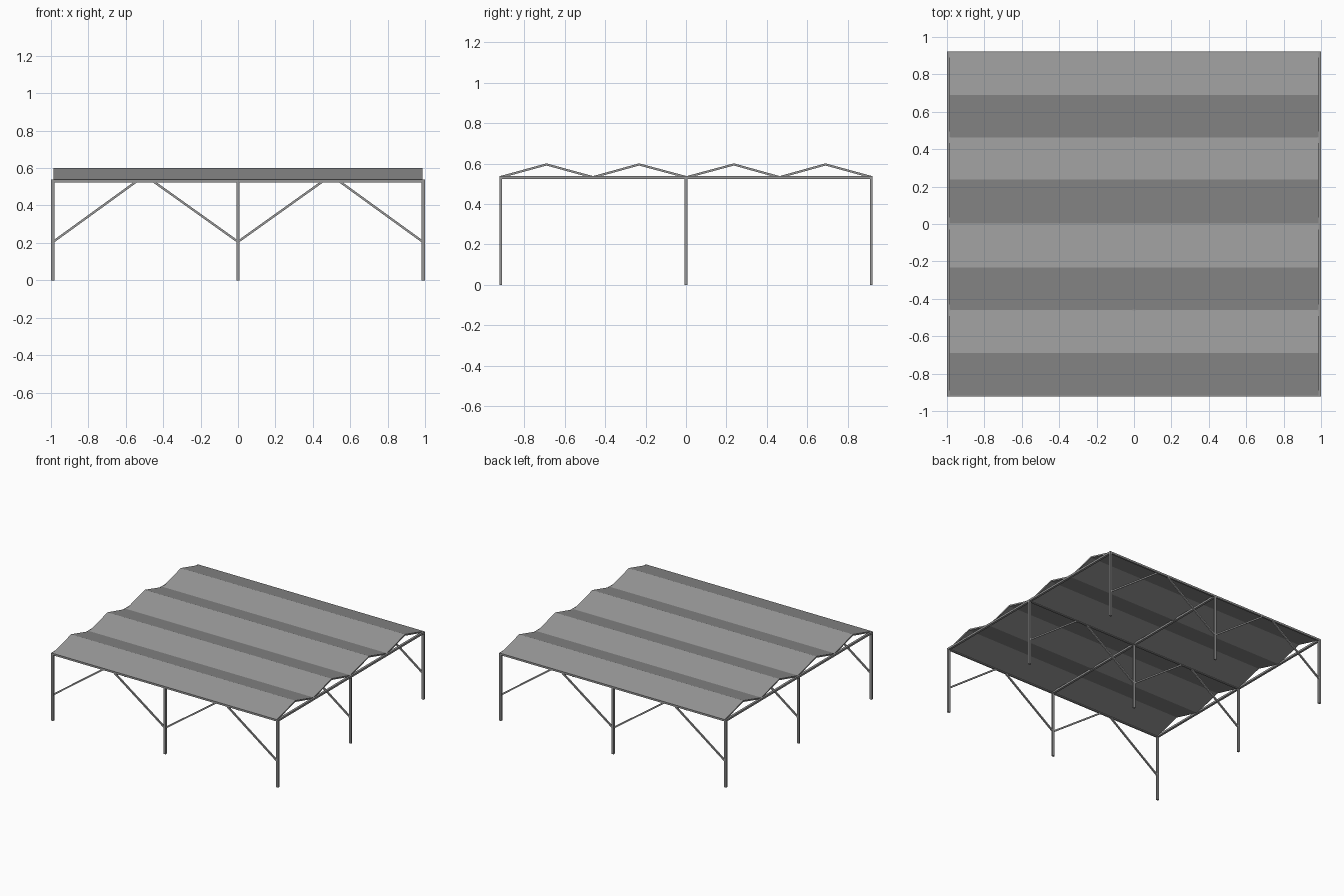
import bpy, bmesh, math
from mathutils import Vector

if "Cube" in bpy.data.objects:
    bpy.data.objects.remove(bpy.data.objects["Cube"])

XS = (-0.991, 0.0, 0.991)   # column lines
YS = (-0.916, 0.0, 0.916)
BEAM_Z = 0.531

# Dark steel grey for every part
steel = bpy.data.materials.new("steel_grey")
steel.diffuse_color = (0.31, 0.31, 0.31, 1)
steel.use_nodes = True
steel.node_tree.nodes["Principled BSDF"].inputs["Base Color"].default_value = steel.diffuse_color


def box(name, size, loc, tilt=0.0):
    """Box of given size, optionally tilted about the y axis."""
    bpy.ops.mesh.primitive_cube_add(size=1, location=loc, rotation=(0, tilt, 0))
    ob = bpy.context.object
    ob.name = name
    ob.scale = size
    ob.data.materials.append(steel)


def brace(name, x1, z1, x2, z2, y):
    """Diagonal bar in an xz plane."""
    d = Vector((x2 - x1, 0, z2 - z1))
    box(name, (d.length, 0.011, 0.012),
        ((x1 + x2) / 2, y, (z1 + z2) / 2), -math.atan2(d.z, d.x))


# Columns
for x in XS:
    for y in YS:
        box("column", (0.018, 0.014, 0.525), (x, y, 0.2625))

# Horizontal beams in both directions
for y in YS:
    box("long_beam", (2.0, 0.014, 0.015), (0, y, BEAM_Z))
for x in XS:
    box("cross_beam", (0.018, 1.832, 0.015), (x, 0, BEAM_Z))

# Diagonal braces on each of the three frames
for y in YS:
    for s in (-1, 1):
        brace("outer_brace", s * 0.988, 0.206, s * 0.545, 0.527, y)
        brace("inner_brace", 0, 0.206, s * 0.45, 0.527, y)

# Folded roof sheet: zigzag profile extruded along x
folds = (-0.92, -0.69, -0.233, 0.237, 0.69, 0.92)
ys = (-0.92, -0.69, -0.46, -0.232, 0.003, 0.237, 0.463, 0.69, 0.92)
profile = [(y, 0.601 if i % 2 else 0.538) for i, y in enumerate(ys)]
t, hx = 0.011, 0.987
outline = profile + [(y, z - t) for y, z in reversed(profile)]
bm = bmesh.new()
left = [bm.verts.new((-hx, y, z)) for y, z in outline]
right = [bm.verts.new((hx, y, z)) for y, z in outline]
n = len(outline)
for i in range(n):
    j = (i + 1) % n
    bm.faces.new((left[i], left[j], right[j], right[i]))
# End caps, one quad per fold
for ring in (left, right):
    for i in range(8):
        bm.faces.new((ring[i], ring[i + 1], ring[n - 2 - i], ring[n - 1 - i]))
bmesh.ops.recalc_face_normals(bm, faces=bm.faces)
mesh = bpy.data.meshes.new("folded_roof")
bm.to_mesh(mesh)
bm.free()
mesh.materials.append(steel)
roof = bpy.data.objects.new("folded_roof", mesh)
bpy.context.collection.objects.link(roof)
